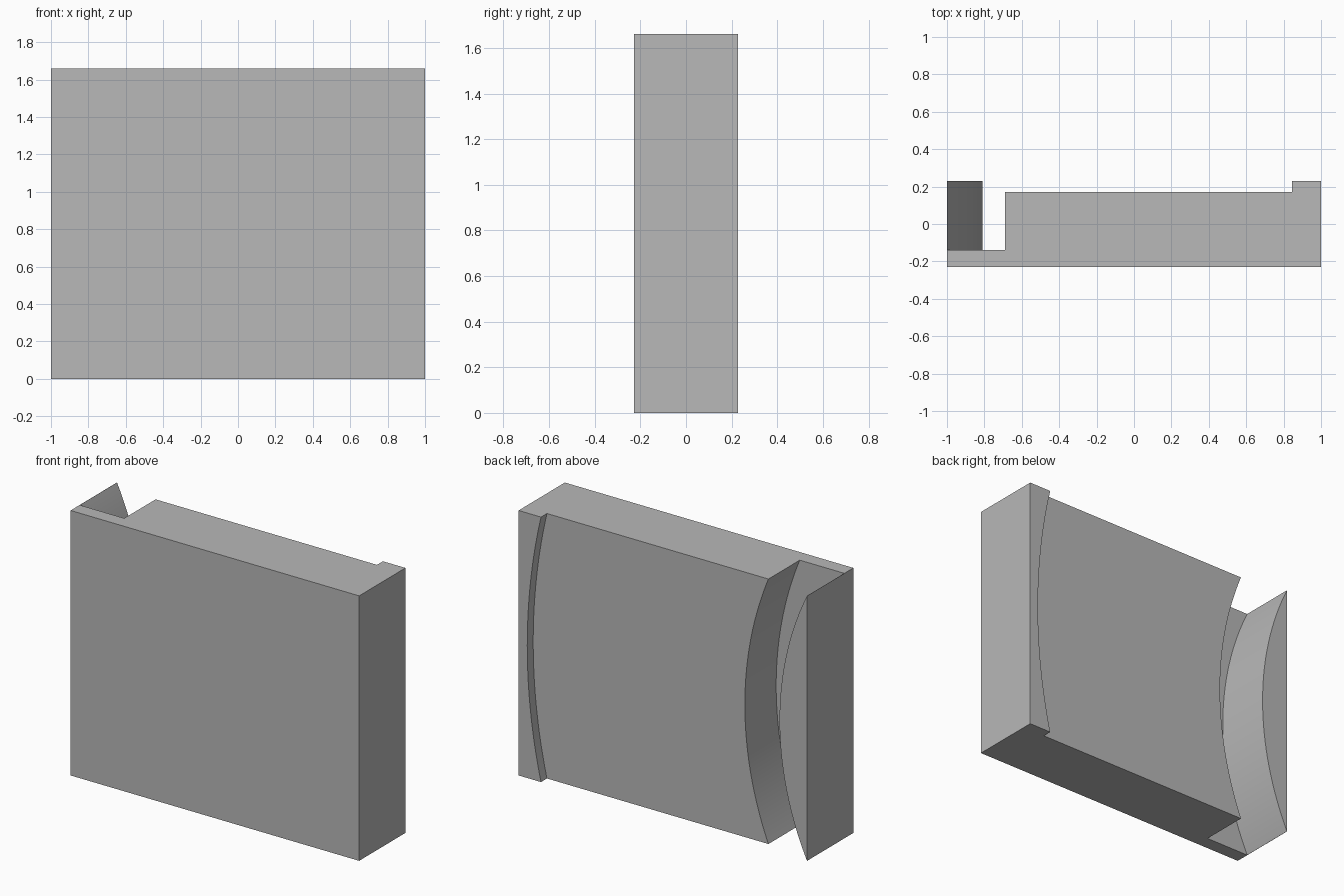
import bpy, bmesh, math

cube = bpy.data.objects.get("Cube")
if cube:
    bpy.data.objects.remove(cube, do_unlink=True)

HEIGHT = 1.66
HALF_DEPTH = 0.229
ARC_CENTRE = -2.718      # shared x centre of all the curved edges
MID = HEIGHT / 2

grey = bpy.data.materials.new("plain_grey")
grey.use_nodes = True
colour = (0.48, 0.48, 0.48, 1)
grey.diffuse_color = colour
grey.node_tree.nodes["Principled BSDF"].inputs["Base Color"].default_value = colour


def prism(name, outline, y0, y1):
    """Extrude an x-z outline from y0 to y1."""
    bm = bmesh.new()
    face = bm.faces.new([bm.verts.new((x, y0, z)) for x, z in outline])
    new = bmesh.ops.extrude_face_region(bm, geom=[face])["geom"]
    verts = [v for v in new if isinstance(v, bmesh.types.BMVert)]
    bmesh.ops.translate(bm, verts=verts, vec=(0, y1 - y0, 0))
    bmesh.ops.recalc_face_normals(bm, faces=bm.faces)
    mesh = bpy.data.meshes.new(name)
    bm.to_mesh(mesh)
    bm.free()
    mesh.materials.append(grey)
    obj = bpy.data.objects.new(name, mesh)
    bpy.context.collection.objects.link(obj)
    return obj


def arc(radius, steps=48, reach=0.9):
    """Upright arc that runs a little past the top and bottom."""
    heights = [reach * (2 * i / steps - 1) for i in range(steps + 1)]
    return [(ARC_CENTRE + math.sqrt(radius ** 2 - h * h), MID + h) for h in heights]


# Solid block
block = prism("curved_channel_block", [(-1, 0), (1, 0), (1, HEIGHT), (-1, HEIGHT)],
              -HALF_DEPTH, HALF_DEPTH)

# Deep curved channel, then the shallow recess up to the far rim
for name, inner, outer, floor in (("channel_cutter", 1.909, 2.191, -0.14),
                                  ("recess_cutter", 2.12, 3.658, 0.17)):
    cutter = prism(name, arc(inner) + arc(outer)[::-1], floor, 0.4)
    cutter.hide_render = True
    cut = block.modifiers.new(name, "BOOLEAN")
    cut.operation = "DIFFERENCE"
    cut.solver = "EXACT"
    cut.object = cutter
    bpy.context.view_layer.objects.active = block
    bpy.ops.object.modifier_apply(modifier=cut.name)
    bpy.data.objects.remove(cutter, do_unlink=True)

# Smooth the curved walls, keep the corners sharp
bpy.ops.object.select_all(action="DESELECT")
block.select_set(True)
bpy.context.view_layer.objects.active = block
bpy.ops.object.shade_smooth_by_angle(angle=math.radians(25))
